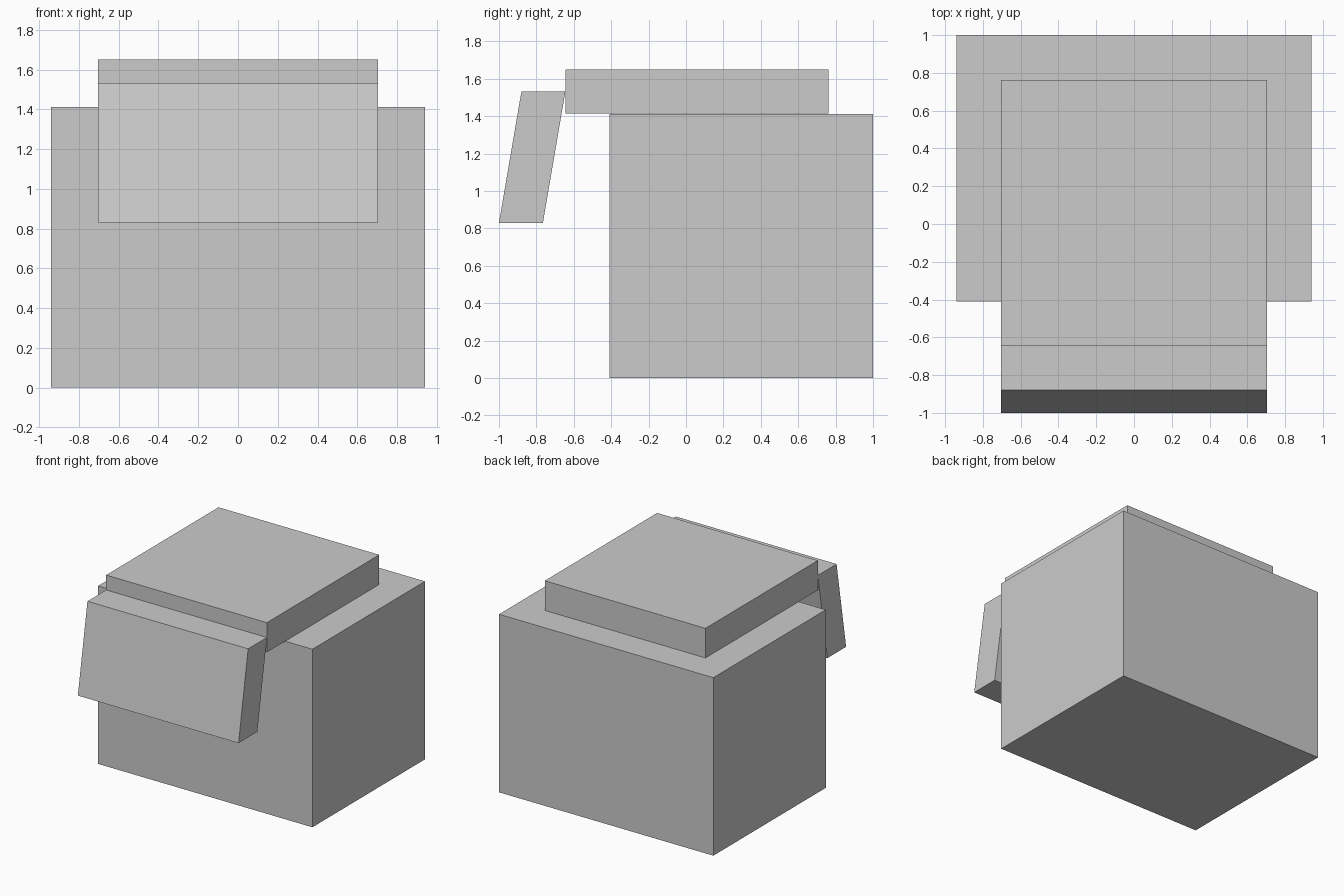
import bpy
import bmesh

if "Cube" in bpy.data.objects:
    bpy.data.objects.remove(bpy.data.objects["Cube"])


def extruded_profile(name, profile, half_width):
    """Extrude a side profile of (y, z) points symmetrically along x."""
    bm = bmesh.new()
    face = bm.faces.new([bm.verts.new((-half_width, y, z)) for y, z in profile])
    ext = bmesh.ops.extrude_face_region(bm, geom=[face])
    moved = [v for v in ext["geom"] if isinstance(v, bmesh.types.BMVert)]
    bmesh.ops.translate(bm, verts=moved, vec=(2 * half_width, 0, 0))
    bmesh.ops.recalc_face_normals(bm, faces=bm.faces)
    mesh = bpy.data.meshes.new(name)
    bm.to_mesh(mesh)
    bm.free()
    obj = bpy.data.objects.new(name, mesh)
    bpy.context.collection.objects.link(obj)
    return obj


def box_profile(y0, y1, z0, z1):
    return [(y0, z0), (y1, z0), (y1, z1), (y0, z1)]


# Main block
extruded_profile("body", box_profile(-0.41, 1.0, 0.0, 1.412), 0.94)

# Flat slab on top, overhanging the front
extruded_profile("top_slab", box_profile(-0.645, 0.763, 1.415, 1.65), 0.705)

# Slanted flap hanging from the slab's front edge
extruded_profile("front_flap",
                 [(-1.0, 0.83), (-0.765, 0.83), (-0.645, 1.532), (-0.88, 1.532)],
                 0.705)
